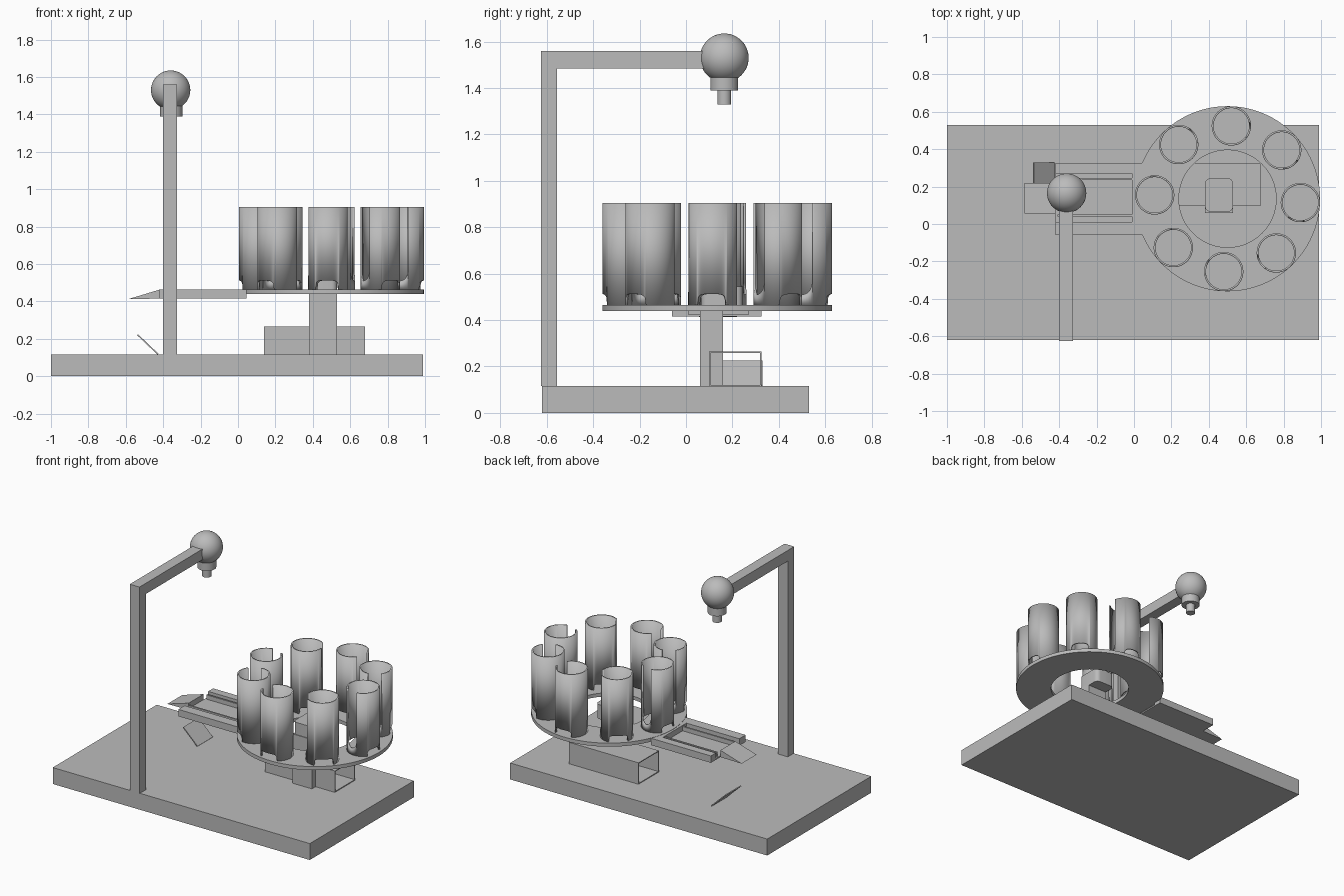
import bpy, bmesh
from math import radians, sin, cos, sqrt, tau

cube = bpy.data.objects.get("Cube")
if cube:
    bpy.data.objects.remove(cube, do_unlink=True)

grey = bpy.data.materials.new("plain_grey")
grey.use_nodes = True
grey.diffuse_color = (0.5, 0.5, 0.5, 1)
grey.node_tree.nodes["Principled BSDF"].inputs["Base Color"].default_value = (0.5, 0.5, 0.5, 1)


def finish(name, bm, smooth=False, location=(0, 0, 0), turn=0):
    mesh = bpy.data.meshes.new(name)
    bm.to_mesh(mesh)
    bm.free()
    mesh.materials.append(grey)
    ob = bpy.data.objects.new(name, mesh)
    bpy.context.collection.objects.link(ob)
    ob.location = location
    ob.rotation_euler.z = turn
    if smooth:
        bpy.ops.object.select_all(action='DESELECT')
        ob.select_set(True)
        bpy.context.view_layer.objects.active = ob
        bpy.ops.object.shade_smooth_by_angle(angle=radians(35))
    return ob


def extrude(name, outline, offset, smooth=False):
    """Solid from a planar outline pushed along an offset."""
    bm = bmesh.new()
    face = bm.faces.new([bm.verts.new(p) for p in outline])
    out = bmesh.ops.extrude_face_region(bm, geom=[face])
    bmesh.ops.translate(bm, vec=offset, verts=[v for v in out["geom"] if isinstance(v, bmesh.types.BMVert)])
    bmesh.ops.recalc_face_normals(bm, faces=bm.faces)
    return finish(name, bm, smooth)


def box(name, x, y, z):
    outline = [(x[i], y[j], z[0]) for i, j in ((0, 0), (1, 0), (1, 1), (0, 1))]
    return extrude(name, outline, (0, 0, z[1] - z[0]))


def cylinder(name, x, y, z, radius):
    ring = [(x + radius * cos(tau * i / 48), y + radius * sin(tau * i / 48), z[0]) for i in range(48)]
    return extrude(name, ring, (0, 0, z[1] - z[0]), True)


def lathe(name, profile, location, steps=96):
    """Closed ring from a radius/height profile."""
    bm = bmesh.new()
    rings = [[bm.verts.new((r * cos(tau * i / steps), r * sin(tau * i / steps), z)) for r, z in profile]
             for i in range(steps)]
    n = len(profile)
    for i in range(steps):
        a, b = rings[i], rings[(i + 1) % steps]
        for k in range(n):
            bm.faces.new((a[k], b[k], b[(k + 1) % n], a[(k + 1) % n]))
    bmesh.ops.recalc_face_normals(bm, faces=bm.faces)
    return finish(name, bm, True, location)


# Base and overhead stand
box("base", (-1, 0.99), (-0.62, 0.53), (0, 0.115))
box("stand_post", (-0.4, -0.325), (-0.625, -0.555), (0.115, 1.56))
box("stand_arm", (-0.4, -0.325), (-0.555, 0.08), (1.485, 1.56))

# Lamp ball with stepped nozzle
bm = bmesh.new()
bmesh.ops.create_uvsphere(bm, u_segments=48, v_segments=24, radius=0.105)
finish("lamp_ball", bm, True, (-0.36, 0.165, 1.53))
cylinder("lamp_collar", -0.357, 0.165, (1.39, 1.46), 0.06)
cylinder("lamp_nozzle", -0.357, 0.165, (1.33, 1.4), 0.03)

# Carousel ring
CX, CY = 0.5, 0.135
lathe("carousel_ring", [(0.26, 0.44), (0.495, 0.44), (0.495, 0.465), (0.26, 0.465)], (CX, CY, 0))

# Tubes: arched notches on the inner and outer foot, one round-ended slot on the side
LOW, FLOOR, TOP = 0.465, 0.51, 0.905
SLOT, SLOT_HALF, NOTCH_HALF = 259, 25, 38


def foot_height(a):
    u = min(abs((a + 90) % 180 - 90) / NOTCH_HALF, 1)
    return LOW + 0.047 * (1 - u ** 4) ** 0.25


def rim_height(a):
    u = abs(a - SLOT) / SLOT_HALF
    return TOP if u > 1 else FLOOR + 0.05 * (1 - sqrt(1 - u * u))


def tube(index, angle):
    edges = [SLOT + s * SLOT_HALF + d for s in (-1, 1) for d in (-0.05, 0.05)]
    edges += [c + s * NOTCH_HALF for c in (0, 180) for s in (-1, 1)]
    angles = sorted(set(list(range(0, 360, 4)) + [a % 360 for a in edges]))
    bm = bmesh.new()
    columns = []
    for a in angles:
        x, y = 0.105 * cos(radians(a)), 0.105 * sin(radians(a))
        columns.append([bm.verts.new((x, y, h(a))) for h in (foot_height, rim_height)])
    for a, b in zip(columns, columns[1:] + columns[:1]):
        bm.faces.new((a[0], b[0], b[1], a[1]))
    t = radians(angle)
    place = (CX + 0.39 * cos(t), CY + 0.39 * sin(t), 0)
    ob = finish(f"tube_{index + 1}", bm, True, place, t)
    wall = ob.modifiers.new("wall", 'SOLIDIFY')
    wall.thickness = 0.01
    wall.offset = -1


for i in range(8):
    tube(i, 45 * i - 3)

# Central post with rounded head
box("carousel_post", (0.38, 0.53), (0.06, 0.16), (0.115, 0.46))
head = []
for k, (x, y) in enumerate(((0.5, 0.215), (0.41, 0.215), (0.41, 0.095), (0.5, 0.095))):
    for j in range(7):
        a = radians(90 * k + 15 * j)
        head.append((x + 0.03 * cos(a), y + 0.03 * sin(a), 0.445))
extrude("post_head", head, (0, 0, 0.1), True)

# Open-ended channel on the base
for name, y, z in (("floor", (0.1, 0.325), (0.115, 0.121)), ("roof", (0.1, 0.325), (0.259, 0.265)),
                   ("front_wall", (0.1, 0.106), (0.121, 0.259)), ("back_wall", (0.319, 0.325), (0.121, 0.259))):
    box("channel_" + name, (0.14, 0.68), y, z)

# Chute with side rails, sliding tray and ramp
box("chute_floor", (-0.42, 0.045), (-0.06, 0.325), (0.415, 0.425))
for name, y in (("front", (-0.06, 0.01)), ("back", (0.27, 0.325))):
    box(f"chute_{name}_rail", (-0.42, 0.045), y, (0.425, 0.463))
for name, y in (("front", (0.04, 0.052)), ("back", (0.235, 0.247))):
    box(f"tray_{name}_lip", (-0.41, -0.01), y, (0.425, 0.455))
box("chute_end_stop", (-0.01, 0.03), (0.01, 0.27), (0.425, 0.463))
extrude("ramp", [(-0.585, 0.055, 0.413), (-0.42, 0.055, 0.415), (-0.42, 0.055, 0.463)], (0, 0.165, 0))

# Tilted deflector plate
extrude("deflector", [(-0.43, 0.16, 0.115), (-0.425, 0.16, 0.12), (-0.535, 0.16, 0.225), (-0.54, 0.16, 0.22)],
        (0, 0.17, 0))
